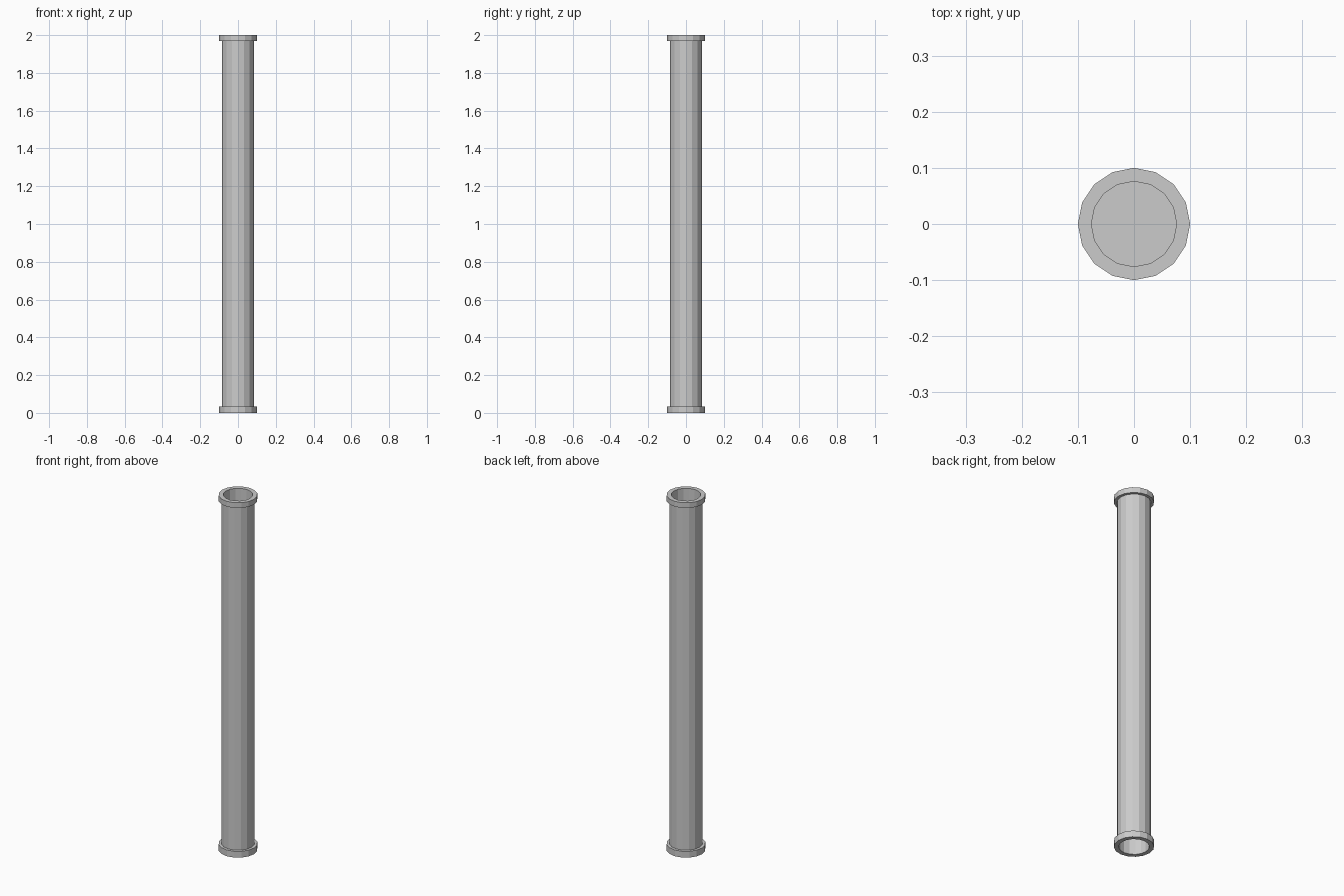
import bpy, bmesh
from math import cos, sin, tau

if "Cube" in bpy.data.objects:
    bpy.data.objects.remove(bpy.data.objects["Cube"])

SIDES = 16
R_IN, R_BODY, R_COLLAR = 0.076, 0.085, 0.10


def lathe(name, profile):
    """Revolve an open (radius, z) profile about z; radius 0 closes to a point-free cap."""
    bm = bmesh.new()
    rings = [[bm.verts.new((r * cos(tau * i / SIDES), r * sin(tau * i / SIDES), z))
              for i in range(SIDES)] for r, z in profile]
    for a, b in zip(rings, rings[1:]):
        for i in range(SIDES):
            j = (i + 1) % SIDES
            bm.faces.new((a[i], a[j], b[j], b[i]))
    # The profile starts and ends on the blocked bore, so cap both ends
    bm.faces.new(rings[0])
    bm.faces.new(rings[-1])
    bmesh.ops.recalc_face_normals(bm, faces=bm.faces)
    mesh = bpy.data.meshes.new(name)
    bm.to_mesh(mesh)
    bm.free()
    obj = bpy.data.objects.new(name, mesh)
    bpy.context.collection.objects.link(obj)
    return obj


# Straight pipe with a flanged collar at each end and a bore closed midway
lathe("flanged_pipe", [
    (R_IN, 0.995), (R_IN, 0.0),
    (R_COLLAR, 0.0), (R_COLLAR, 0.035), (R_BODY, 0.035),
    (R_BODY, 1.97), (R_COLLAR, 1.97), (R_COLLAR, 2.0),
    (R_IN, 2.0), (R_IN, 1.005),
])
